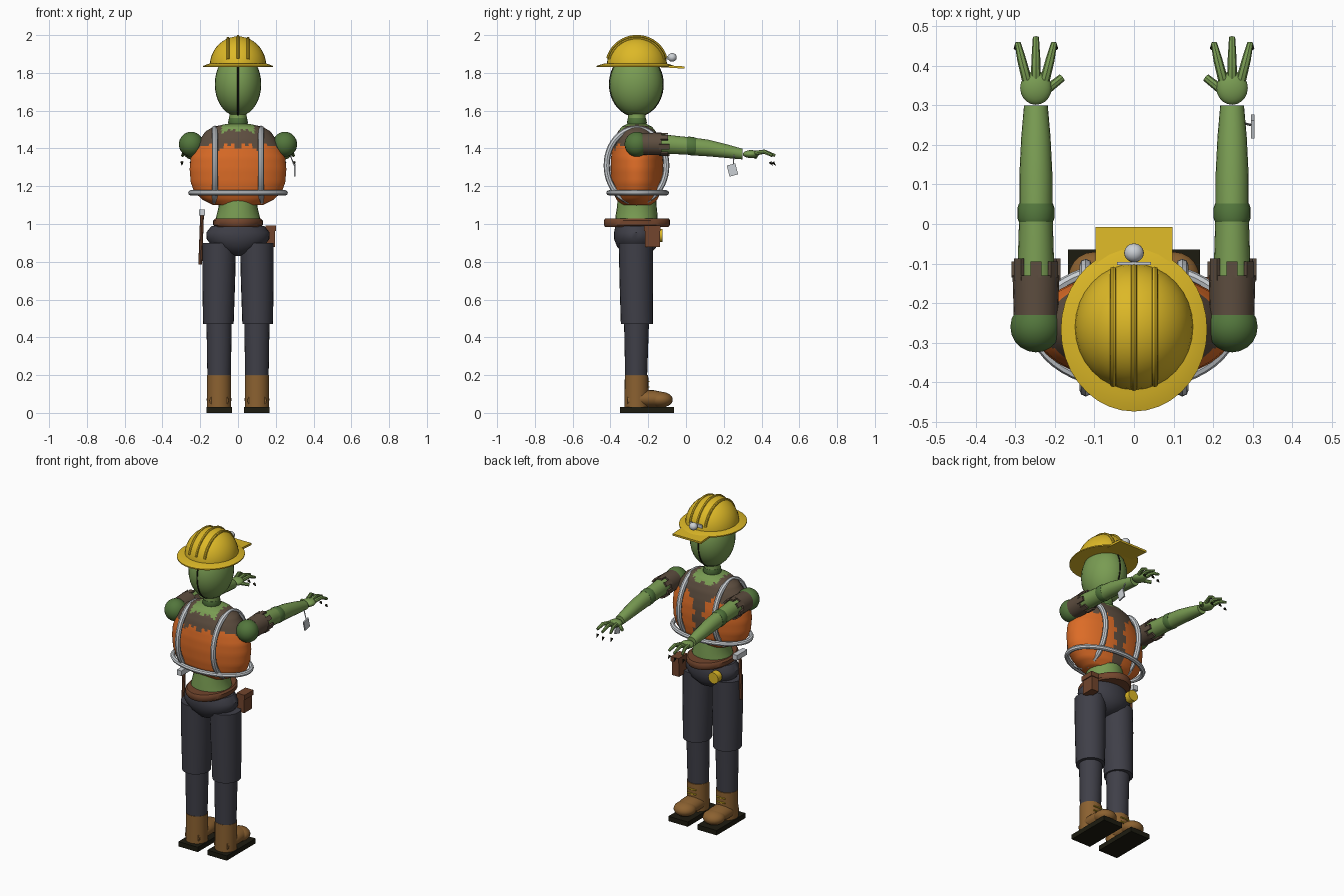
import bpy, bmesh, math
from mathutils import Vector, Matrix

if "Cube" in bpy.data.objects:
    bpy.data.objects.remove(bpy.data.objects["Cube"])

def mat(name, c):
    m = bpy.data.materials.new(name)
    m.diffuse_color = (*c, 1)
    m.use_nodes = True
    m.node_tree.nodes["Principled BSDF"].inputs["Base Color"].default_value = m.diffuse_color
    return m

SKIN = mat("green_skin", (.19, .33, .085))
DARKSKIN = mat("dark_green_skin", (.085, .18, .045))
YELLOW = mat("helmet_yellow", (.72, .48, .02))
ORANGE = mat("vest_orange", (.72, .15, .02))
SHIRT = mat("shirt_brown", (.11, .075, .05))
TROUSER = mat("trouser_grey", (.05, .05, .065))
BOOT = mat("boot_tan", (.26, .12, .03))
BLACK = mat("sole_black", (.012, .011, .005))
LEATHER = mat("belt_brown", (.17, .06, .026))
SILVER = mat("silver_grey", (.6, .63, .66))
CY = -.26  # body centre line in y

def finish(name, me, mats, smooth=True):
    o = bpy.data.objects.new(name, me)
    bpy.context.collection.objects.link(o)
    me.materials.clear()
    for m in (mats if isinstance(mats, list) else [mats]):
        me.materials.append(m)
    if smooth:
        bpy.ops.object.select_all(action='DESELECT')
        o.select_set(True)
        bpy.context.view_layer.objects.active = o
        bpy.ops.object.shade_smooth_by_angle(angle=math.radians(40))
    return o

def from_bm(name, bm, mats, smooth=True):
    bmesh.ops.recalc_face_normals(bm, faces=bm.faces)
    me = bpy.data.meshes.new(name)
    bm.to_mesh(me)
    bm.free()
    return finish(name, me, mats, smooth)

# elliptical rings (x, y, z, ra, rb) skinned along z or y
def loft(name, rings, mats, n=24, axis='z'):
    bm = bmesh.new()
    loops = []
    for x, y, z, ra, rb in rings:
        lp = []
        for i in range(n):
            a = 2 * math.pi * i / n
            u, v = ra * math.cos(a), rb * math.sin(a)
            lp.append(bm.verts.new((x + u, y + v, z) if axis == 'z' else (x + u, y, z + v)))
        loops.append(lp)
    for p, q in zip(loops, loops[1:]):
        for i in range(n):
            bm.faces.new((p[i], p[(i + 1) % n], q[(i + 1) % n], q[i]))
    bm.faces.new(loops[0])
    bm.faces.new(loops[-1])
    return from_bm(name, bm, mats)

def ball(name, c, r, m, n=20, cut=None):
    bm = bmesh.new()
    bmesh.ops.create_uvsphere(bm, u_segments=n, v_segments=max(8, n * 2 // 3), radius=1)
    bmesh.ops.transform(bm, matrix=Matrix.Translation(c) @ Matrix.Diagonal((*r, 1)), verts=bm.verts)
    if cut is not None:  # keep only what is above this height
        g = bm.verts[:] + bm.edges[:] + bm.faces[:]
        res = bmesh.ops.bisect_plane(bm, geom=g, plane_co=(0, 0, cut), plane_no=(0, 0, -1), clear_outer=True)
        bmesh.ops.contextual_create(bm, geom=[e for e in res['geom_cut'] if isinstance(e, bmesh.types.BMEdge)])
    return from_bm(name, bm, m)

def box(name, c, size, m, rot=(0, 'X')):
    bm = bmesh.new()
    bmesh.ops.create_cube(bm, size=1)
    M = Matrix.Translation(c) @ Matrix.Rotation(rot[0], 4, rot[1]) @ Matrix.Diagonal((*size, 1))
    bmesh.ops.transform(bm, matrix=M, verts=bm.verts)
    return from_bm(name, bm, m, False)

def tube(name, pts, r, m, cyclic=False, radii=None):
    cu = bpy.data.curves.new(name, 'CURVE')
    cu.dimensions = '3D'
    cu.bevel_depth = r
    cu.bevel_resolution = 2
    cu.use_fill_caps = True
    sp = cu.splines.new('POLY')
    sp.points.add(len(pts) - 1)
    for i, p in enumerate(pts):
        sp.points[i].co = (*p, 1)
        if radii:
            sp.points[i].radius = radii[i]
    sp.use_cyclic_u = cyclic
    tmp = bpy.data.objects.new("tmp", cu)
    bpy.context.collection.objects.link(tmp)
    bpy.context.view_layer.update()
    me = bpy.data.meshes.new_from_object(tmp.evaluated_get(bpy.context.evaluated_depsgraph_get()))
    bpy.data.objects.remove(tmp)
    return finish(name, me, m)

def arc(f, a0, a1, n):
    return [f(math.radians(a0 + (a1 - a0) * i / n)) for i in range(n + 1)]

# legs and boots
for s in (1, -1):
    x = .1 * s
    box("boot_sole", (x, -.207, .015), (.134, .285, .03), BLACK)
    loft("boot_shaft", [(x, -.262, .03, .064, .064), (x, -.262, .2, .064, .062)], BOOT)
    loft("boot_foot", [(x, -.31, .065, .05, .035), (x, -.26, .075, .062, .046), (x, -.17, .075, .06, .045),
                       (x, -.12, .07, .055, .04)], BOOT, axis='y')
    ball("boot_toe", (x, -.135, .07), (.066, .065, .042), BOOT)
    for k in range(3):
        box("boot_lace", (x, -.198, .11 + .028 * k), (.06, .008, .006), YELLOW)
    loft("lower_leg", [(x, -.264, .19, .062, .058), (x, -.262, .48, .067, .066)], TROUSER)
    loft("upper_leg", [(s * .104, -.26, .47, .081, .085), (s * .102, -.264, .7, .087, .088),
                       (s * .1, -.266, .9, .089, .09)], TROUSER)
loft("hips", [(0, CY, .83, .02, .03), (0, CY, .845, .07, .075), (0, CY, .88, .135, .105), (0, -.264, .92, .166, .117),
              (0, -.264, .955, .168, .117), (0, -.264, .99, .14, .11)], TROUSER, 32)

# belt with pouch, tape measure and hammer
loft("belt", [(0, CY, .985, .122, .168), (0, CY, .995, .132, .175), (0, CY, 1.018, .132, .175),
              (0, CY, 1.028, .122, .17)], LEATHER, 32)
box("tool_pouch", (.17, -.178, .935), (.05, .08, .115), LEATHER)
box("pouch_flap", (.173, -.178, .978), (.056, .088, .03), LEATHER)
loft("tape_measure", [(-.1, -.165, .94, .034, .034), (-.1, -.125, .94, .034, .034)], YELLOW, axis='y')
tube("hammer_handle", [(-.2, CY, .785), (-.19, CY, 1.06)], .01, LEATHER)
box("hammer_head", (-.19, CY, 1.062), (.032, .1, .032), SILVER)

# torso and open vest
loft("waist", [(0, -.262, 1.0, .125, .112), (0, -.262, 1.04, .115, .112), (0, CY, 1.09, .103, .105),
               (0, CY, 1.18, .115, .1)], SKIN)
prof = [(1.1, .13, .085), (1.13, .19, .108), (1.17, .232, .127), (1.22, .25, .135), (1.29, .256, .139),
        (1.35, .25, .137), (1.40, .228, .13), (1.45, .2, .118), (1.49, .172, .1), (1.515, .13, .08), (1.53, .06, .05)]
rings = []
for (z0, a0, b0), (z1, a1, b1) in zip(prof, prof[1:]):
    for t in (0, .25, .5, .75):
        rings.append((0, CY, z0 + (z1 - z0) * t, a0 + (a1 - a0) * t, b0 + (b1 - b0) * t))
rings.append((0, CY, 1.53, .06, .05))
vest = loft("vest_torso", rings, [ORANGE, SHIRT, SKIN], 72)
for p in vest.data.polygons:
    c = p.center
    ang = math.atan2(c.y - CY, c.x)
    jag = .014 * math.sin(ang * 9) + .008 * math.sin(ang * 17)
    if c.z > 1.495 + jag * .6 and abs(c.x) < .085:
        p.material_index = 2
    elif c.z > 1.412 + jag or (c.y > CY and abs(c.x) < .038 + .008 * math.sin(c.z * 70)):
        p.material_index = 1
for s in (1, -1):
    tube("reflective_loop", arc(lambda a: (s * .122, -.262 + .158 * math.cos(a), 1.31 + .195 * math.sin(a)),
                                0, 352.5, 47), .016, SILVER, True)
tube("reflective_waistband", arc(lambda a: (.25 * math.cos(a), -.256 + .152 * math.sin(a), 1.165),
                                 0, 352.5, 47), .014, SILVER, True)

# neck and head
loft("neck", [(0, CY, 1.49, .05, .05), (0, CY, 1.62, .044, .044)], SKIN)
loft("neck_collar", [(0, CY, 1.52, .045, .045), (0, CY, 1.535, .053, .053), (0, CY, 1.56, .048, .048)], DARKSKIN)
ball("head", (0, -.263, 1.74), (.123, .142, .17), SKIN, 28)
tube("head_seam", arc(lambda a: (0, -.263 + .14 * math.cos(a), 1.74 + .168 * math.sin(a)), 0, 352.5, 47),
     .005, BLACK, True)

# hard hat
ball("helmet_dome", (0, CY, 1.835), (.15, .16, .158), YELLOW, 32, cut=1.835)
loft("helmet_brim", [(0, -.267, 1.83, .185, .207), (0, -.267, 1.837, .185, .207), (0, -.267, 1.85, .15, .165)], YELLOW, 36)
box("helmet_visor", (0, -.085, 1.833), (.195, .155, .012), YELLOW, (-.06, 'X'))
for x in (-.053, 0, .053):
    k = math.sqrt(1 - (x / .15) ** 2)
    tube("helmet_rib", arc(lambda a: (x, CY + .16 * k * math.cos(a), 1.835 + .158 * k * math.sin(a)), 15, 165, 24),
         .008, YELLOW)
box("lamp_bracket", (0, -.1, 1.88), (.085, .008, .02), SILVER)
ball("head_lamp", (0, -.073, 1.882), (.025, .024, .023), SILVER, 16)

# arms stretched out along +y
for s in (1, -1):
    X = .248 * s
    ball("shoulder", (X, CY, 1.422), (.065, .065, .066), DARKSKIN)
    loft("upper_arm", [(X, -.24, 1.43, .05, .05), (X, -.1, 1.422, .046, .05), (X, .03, 1.412, .042, .046)], SKIN, 20, 'y')
    loft("torn_sleeve", [(X, -.23, 1.424, .056, .058), (X, -.13, 1.424, .059, .06)], SHIRT, 20, 'y')
    for k in range(7):
        a = 2 * math.pi * k / 7 + math.pi / 2
        box("sleeve_tatter", (X + .055 * math.cos(a), -.115, 1.422 + .056 * math.sin(a)),
            (.01, .04 + .015 * (k % 2), .028), SHIRT, (-a, 'Y'))
    loft("elbow", [(X, .005, 1.414, .043, .046), (X, .015, 1.414, .047, .049), (X, .04, 1.411, .047, .049),
                   (X, .052, 1.41, .043, .046)], DARKSKIN, 20, 'y')
    loft("forearm", [(X, .04, 1.41, .042, .047), (X, .12, 1.402, .042, .044), (X, .22, 1.385, .037, .036),
                     (X, .3, 1.37, .03, .028)], SKIN, 20, 'y')
    ball("palm", (X, .344, 1.37), (.04, .043, .021), SKIN)
    for dx, y in ((.046, .457), (0, .472), (-.046, .457)):
        tube("finger", [(X + s * dx * .5, .365, 1.375), (X + s * dx * .78, .415, 1.383), (X + s * dx, y, 1.362)],
             .012, SKIN, radii=[1.05, .95, .65])
        tube("fingernail", [(X + s * dx * 1.05, y - .012, 1.328), (X + s * dx * 1.08, y + .002, 1.31)], .008, BLACK,
             radii=[1, .2])
    tube("thumb", [(X - s * .022, .335, 1.368), (X - s * .066, .37, 1.355)], .012, SKIN, radii=[1, .85])

# tag hanging from the wrist
tube("tag_string", [(.275, .255, 1.37), (.297, .25, 1.31)], .003, SILVER)
box("wrist_tag", (.3, .246, 1.286), (.008, .047, .06), SILVER, (.25, 'X'))
